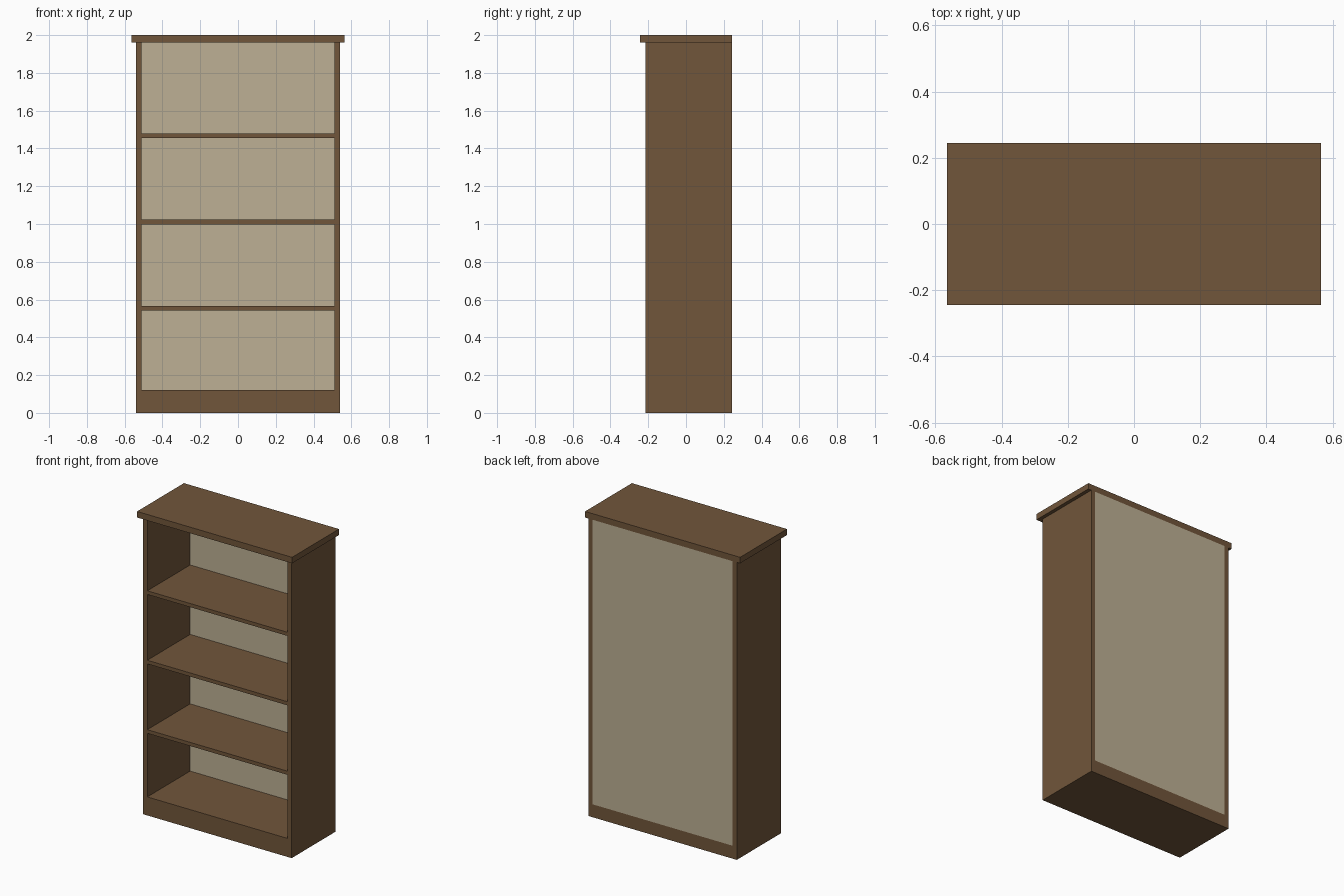
import bpy

old = bpy.data.objects.get("Cube")
if old:
    bpy.data.objects.remove(old, do_unlink=True)


def make_material(name, rgb):
    mat = bpy.data.materials.new(name)
    mat.use_nodes = True
    color = (*rgb, 1.0)
    mat.diffuse_color = color
    mat.node_tree.nodes["Principled BSDF"].inputs["Base Color"].default_value = color
    return mat


def box(name, xs, ys, zs, mat):
    """Axis-aligned board given its extent along each axis."""
    spans = (xs, ys, zs)
    bpy.ops.mesh.primitive_cube_add(size=1)
    obj = bpy.context.object
    obj.name = name
    for v in obj.data.vertices:
        v.co = [lo + (c + 0.5) * (hi - lo) for c, (lo, hi) in zip(v.co, spans)]
    obj.data.materials.append(mat)
    return obj


wood = make_material("brown wood", (0.165, 0.093, 0.043))
backing = make_material("pale backing board", (0.51, 0.435, 0.297))

# Main measurements
OUTER, INNER = 0.541, 0.511
FRONT, BACK, PANEL = -0.214, 0.244, 0.232
TOP, PLINTH, FLOOR = 1.96, 0.085, 0.122
SHELF = 0.024

# Top slab overhanging the front and sides
box("top_board", (-0.565, 0.565), (-0.244, BACK), (TOP, 2.0), wood)

# Upright sides
for name, side in (("left_side", 1), ("right_side", -1)):
    xs = sorted((side * INNER, side * OUTER))
    box(name, xs, (FRONT, BACK), (0, TOP), wood)

# Plinth and the bottom shelf resting on it
box("plinth", (-INNER, INNER), (FRONT, BACK), (0, PLINTH), wood)
box("bottom_shelf", (-INNER, INNER), (FRONT, PANEL), (PLINTH, FLOOR), wood)

# Evenly spaced shelves
for i in range(3):
    z = 0.541 + i * 0.4575
    box(f"shelf_{i + 1}", (-INNER, INNER), (FRONT, PANEL), (z, z + SHELF), wood)

# Thin panel closing the back, set flush between the sides
box("back_panel", (-INNER, INNER), (PANEL, BACK), (PLINTH, TOP), backing)
